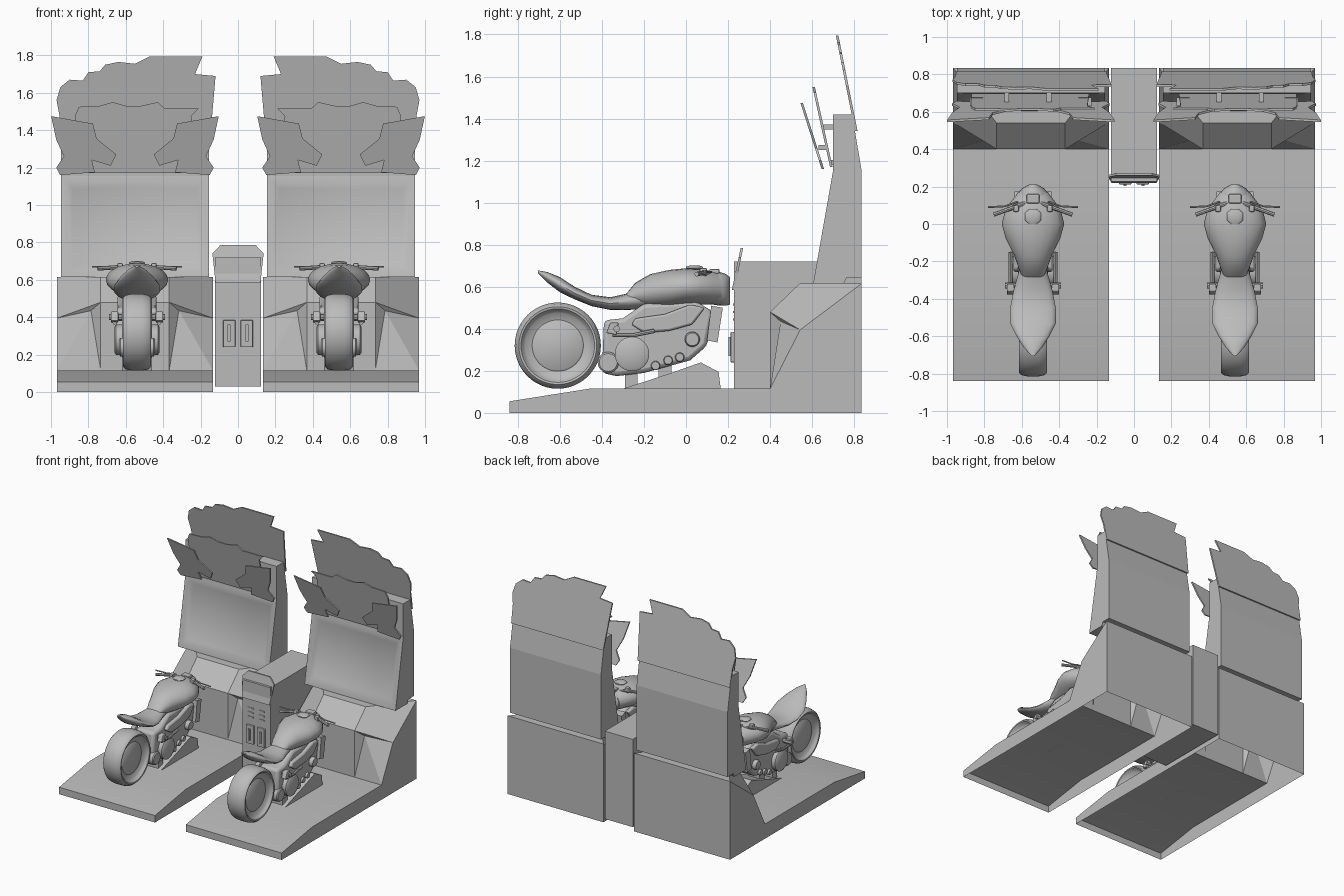
import bpy, bmesh, math
from mathutils import Vector

if "Cube" in bpy.data.objects:
    bpy.data.objects.remove(bpy.data.objects["Cube"])

grey = bpy.data.materials.new("plain_grey")
grey.use_nodes = True
grey.diffuse_color = (.5, .5, .5, 1)
grey.node_tree.nodes["Principled BSDF"].inputs["Base Color"].default_value = (.5, .5, .5, 1)

UNIT = -.551   # centre line of one cabinet
BIKE = -.54    # centre line of its motorbike


def finish(name, bm, twin=True, smooth=False, bevel=0):
    """Turn a bmesh into an object; twin mirrors it to the second machine."""
    bmesh.ops.recalc_face_normals(bm, faces=bm.faces)
    mesh = bpy.data.meshes.new(name)
    bm.to_mesh(mesh)
    bm.free()
    obj = bpy.data.objects.new(name, mesh)
    bpy.context.collection.objects.link(obj)
    mesh.materials.append(grey)
    if bevel:
        mod = obj.modifiers.new("Bevel", 'BEVEL')
        mod.width, mod.segments = bevel, 2
    if twin:
        mirror = obj.modifiers.new("Mirror", 'MIRROR')
        mirror.use_mirror_merge = False
    if smooth:
        bpy.ops.object.select_all(action='DESELECT')
        obj.select_set(True)
        bpy.context.view_layer.objects.active = obj
        bpy.ops.object.shade_smooth_by_angle(angle=math.radians(40))


def skin(bm, rings):
    """Join matching rings of points with quads and cap both ends."""
    rows = [[bm.verts.new(p) for p in ring] for ring in rings]
    for a, b in zip(rows, rows[1:]):
        for i in range(len(a)):
            j = (i + 1) % len(a)
            bm.faces.new((a[i], a[j], b[j], b[i]))
    bm.faces.new(rows[0])
    bm.faces.new(rows[-1])
    bmesh.ops.recalc_face_normals(bm, faces=bm.faces)


def extrude_side(profile, centre, half):
    """Bmesh of a side profile of (y, z) points extruded across x."""
    bm = bmesh.new()
    skin(bm, [[(centre + s * half, y, z) for y, z in profile] for s in (-1, 1)])
    return bm


def prism(name, profile, centre, half, **options):
    finish(name, extrude_side(profile, centre, half), **options)


def box(name, x, y, z, **options):
    profile = [(y[0], z[0]), (y[1], z[0]), (y[1], z[1]), (y[0], z[1])]
    prism(name, profile, (x[0] + x[1]) / 2, abs(x[1] - x[0]) / 2, **options)


def plate(name, outline, base, lean, twin=True, thick=.012):
    """Thin leaning board cut to an (x, z) outline."""
    bm = bmesh.new()
    skin(bm, [[(x, base + lean * (z - outline[0][1]) + t, z) for x, z in outline]
              for t in (0, thick)])
    finish(name, bm, twin)


def loft(name, sections, sides=20):
    """Rounded body from (y, half width, z centre, half height) sections."""
    bm = bmesh.new()
    turn = [2 * math.pi * i / sides for i in range(sides)]
    skin(bm, [[(BIKE + w * math.cos(a), y, z + h * math.sin(a)) for a in turn]
              for y, w, z, h in sections])
    finish(name, bm, smooth=True)


def lathe(name, profile, y, z, sides=40):
    """Spin (x offset, radius) points about a sideways axle."""
    bm = bmesh.new()
    turn = [2 * math.pi * i / sides for i in range(sides)]
    skin(bm, [[(BIKE + x, y + r * math.cos(a), z + r * math.sin(a)) for a in turn]
              for x, r in profile])
    finish(name, bm, smooth=True)


def disc(name, y, z, radius, half):
    edge = radius * .85
    lathe(name, [(-half, edge), (-half * .93, radius), (half * .93, radius), (half, edge)],
          y, z, sides=24)


def tube(name, points, radius):
    bm = bmesh.new()
    rings = []
    for i, p in enumerate(points):
        along = Vector(points[min(i + 1, len(points) - 1)]) - Vector(points[max(i - 1, 0)])
        turn = along.to_track_quat('Z', 'Y')
        rings.append([Vector(p) + turn @ Vector((radius * math.cos(a), radius * math.sin(a), 0))
                      for a in [math.pi * k / 4 for k in range(8)]])
    skin(bm, rings)
    finish(name, bm, smooth=True)


# Ramped floor: a shell open underneath and below the cabinet
bm = extrude_side([(.835, 0), (-.84, 0), (-.84, .055), (-.46, .115), (.4, .115), (.835, .115)],
                  UNIT, .417)
hidden = [f for f in bm.faces if f.normal.z < -.9
          or (f.normal.z > .9 and f.calc_center_median().y > .4)]
bmesh.ops.delete(bm, geom=hidden, context='FACES')
finish("floor_ramp", bm, smooth=True)

# Lower cabinet with a projecting middle and swept-back corners
bm = bmesh.new()
corner = {"foot": (.417, .4, .115), "wing": (.417, .543, .395), "rear": (.417, .835, .615),
          "heel": (.417, .835, .115), "base": (.183, .4, .115), "nose": (.183, .4, .48),
          "dash": (.183, .54, .615), "notch": (.235, .45, .435)}
sides = [{k: bm.verts.new((UNIT + s * x, y, z)) for k, (x, y, z) in corner.items()}
         for s in (-1, 1)]
for v in sides:
    for names in ("foot wing rear heel", "nose dash rear wing", "base nose notch",
                  "nose wing notch", "base notch foot", "notch wing foot"):
        bm.faces.new([v[n] for n in names.split()])
for pair in ("base nose", "nose dash", "dash rear", "rear heel"):
    a, b = pair.split()
    bm.faces.new((sides[0][a], sides[1][a], sides[1][b], sides[0][b]))
finish("lower_cabinet", bm)

# Screen housing with a softly sunken screen and a slot along the back
bm = extrude_side([(.605, .615), (.75, .615), (.765, .645), (.835, .645), (.835, 1.155),
                   (.70, 1.155)], UNIT, .396)
front = [f for f in bm.faces if f.normal.y < -.9 and f.calc_center_median().y < .7]
bmesh.ops.inset_region(bm, faces=front, thickness=.042)
bmesh.ops.inset_region(bm, faces=front, thickness=.05, depth=-.022)
finish("screen_housing", bm, smooth=True)
prism("sign_support", [(.70, 1.155), (.70, 1.42), (.79, 1.42), (.835, 1.155)], UNIT, .396)

# Layered sign boards
plate("back_sign", [(-.95, 1.34), (-.955, 1.48), (-.97, 1.56), (-.95, 1.63), (-.9, 1.67),
                    (-.83, 1.665), (-.8, 1.71), (-.74, 1.715), (-.71, 1.75), (-.64, 1.765),
                    (-.55, 1.755), (-.47, 1.795), (-.19, 1.795), (-.23, 1.7), (-.12, 1.69),
                    (-.15, 1.34)], .804, -.2)
plate("middle_sign", [(-.87, 1.17), (-.87, 1.48), (-.85, 1.525), (-.74, 1.53), (-.67, 1.55),
                      (-.6, 1.53), (-.52, 1.53), (-.43, 1.55), (-.39, 1.515), (-.21, 1.515),
                      (-.25, 1.475), (-.24, 1.17)], .685, -.22)
flash = [(.4, 1.16), (.421, 1.2), (.38, 1.26), (.421, 1.35), (.448, 1.475), (.225, 1.435),
         (.205, 1.355), (.1, 1.27), (.13, 1.21), (.23, 1.24), (.215, 1.175)]
for s, name in ((-1, "outer_flash"), (1, "inner_flash")):
    plate(name, [(UNIT + s * x, z) for x, z in flash], .645, -.32)
    middle = UNIT + s * .29
    box("flash_bracket", (middle - .035, middle + .035), (.63, .675), (1.25, 1.275))
for x in (-.68, -.455):
    for y, z in ((.685, 1.19), (.65, 1.36)):
        box("sign_bracket", (x - .013, x + .013), (y, .72), (z - .012, z + .012))

# Rear wheel
half_wheel = [(.045, .116), (.04, .122), (.05, .155), (.058, .163), (.074, .175),
              (.076, .185), (.062, .198), (.03, .205)]
lathe("rear_wheel", half_wheel + [(-x, r) for x, r in reversed(half_wheel)], -.61, .32, sides=48)

# Seat, tail and tank
loft("tail_and_seat", [(-.705, .008, .672, .006), (-.66, .05, .645, .025), (-.6, .088, .61, .036),
                       (-.53, .122, .57, .03), (-.45, .122, .535, .027), (-.36, .105, .52, .03),
                       (-.27, .08, .53, .04), (-.2, .065, .54, .045)])
loft("fuel_tank", [(-.29, .055, .54, .02), (-.24, .075, .565, .055), (-.17, .1, .58, .08),
                   (-.08, .145, .59, .09), (0, .167, .6, .088), (.07, .15, .6, .085),
                   (.13, .11, .595, .078), (.17, .08, .59, .07)])
loft("filler_cap", [(0, .02, .69, .005), (.02, .043, .69, .012),
                    (.06, .043, .69, .012), (.08, .02, .69, .005)])
loft("headlight", [(.1, .1, .59, .07), (.16, .082, .59, .08), (.19, .06, .585, .075),
                   (.21, .025, .58, .065)])

# Handlebars, levers and instrument pods
for s in (-1, 1):
    tube("handlebar", [(BIKE + s * x, y, z) for x, y, z in
                       ((.02, .12, .66), (.1, .09, .668), (.21, .05, .66))], .011)
    tube("lever", [(BIKE + s * x, y, .67) for x, y in ((.08, .12), (.15, .095), (.24, .09))], .005)
    box("switch_pod", (BIKE + s * .075, BIKE + s * .105), (.065, .1), (.65, .69), bevel=.008)
box("instrument", (BIKE - .035, BIKE + .035), (.11, .16), (.66, .685), bevel=.008)

# Engine, frame and running gear
prism("engine", [(-.4, .19), (-.33, .175), (-.2, .19), (.02, .25), (.1, .32), (.13, .48),
                 (.05, .53), (-.2, .52), (-.3, .45), (-.39, .44)], BIKE, .08,
      smooth=True, bevel=.02)
prism("frame_plate", [(-.26, .42), (-.24, .45), (-.1, .47), (.02, .515), (.09, .5), (.03, .42),
                      (-.08, .39), (-.2, .38)], BIKE, .105, smooth=True, bevel=.01)
prism("radiator", [(.1, .345), (.15, .335), (.175, .5), (.12, .51)], BIKE, .1)
disc("clutch_cover", -.257, .28, .082, .12)
disc("water_pump", .03, .35, .036, .11)
disc("rear_drive", -.37, .24, .05, .095)
for y, z in ((-.145, .225), (-.085, .25), (-.03, .265)):
    disc("pipe_end", y, z, .022, .095)
for s in (-1, 1):
    x = BIKE + s * .12
    prism("foot_bracket", [(-.38, .38), (-.36, .43), (-.32, .43), (-.33, .37)], x, .02, bevel=.006)
    tube("side_rail", [(x, -.35, .37), (x, -.25, .37), (x, -.15, .39)], .01)
    tube("foot_peg", [(BIKE + s * .08, -.33, .4), (BIKE + s * .15, -.33, .4)], .016)

# Support stand under the bike
prism("stand", [(-.3, .115), (.165, .115), (.155, .195), (.07, .24), (-.07, .19)], BIKE, .08)
for y in (-.26, -.1):
    box("stand_post", (BIKE - .05, BIKE + .05), (y - .03, y + .03), (.115, .26))

# Coin console between the machines
box("console_body", (-.122, .122), (.228, .835), (.03, .72), twin=False)
badge = [(-.12, .585), (-.137, .74), (-.095, .785), (.095, .785), (.137, .74), (.12, .585)]
plate("console_header", badge, .218, .21, twin=False)
box("coin_door", (-.08, -.014), (.212, .23), (.24, .385), bevel=.004)
box("coin_handle", (-.056, -.04), (.203, .215), (.27, .36))
for z in (.44, .475, .51):
    box("coin_slot", (-.07, -.025), (.224, .23), (z, z + .01))
